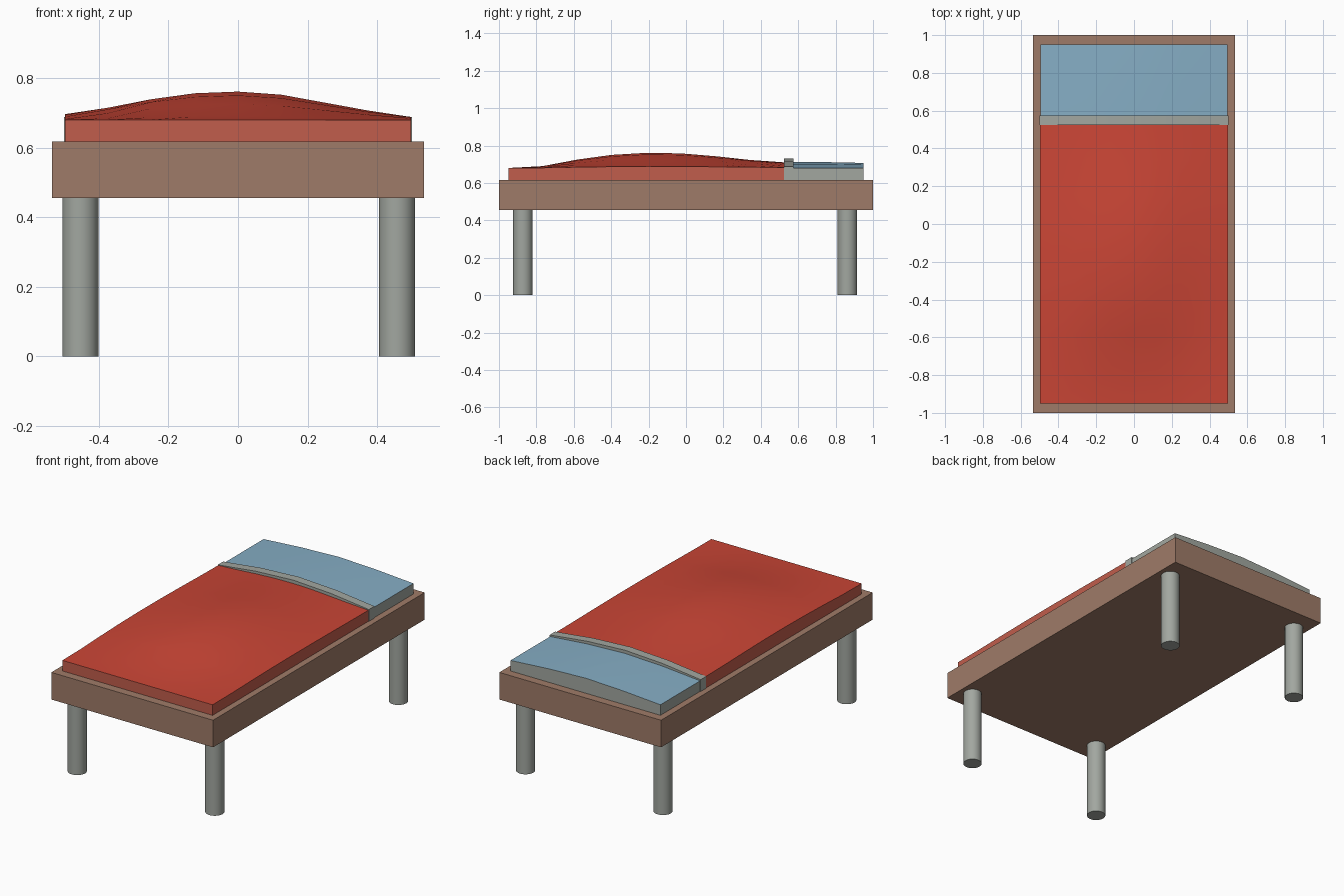
import bpy, bmesh

if "Cube" in bpy.data.objects:
    bpy.data.objects.remove(bpy.data.objects["Cube"])


def material(name, rgb):
    m = bpy.data.materials.new(name)
    m.diffuse_color = (*rgb, 1)
    m.use_nodes = True
    m.node_tree.nodes["Principled BSDF"].inputs["Base Color"].default_value = m.diffuse_color
    return m


BROWN = material("wood brown", (0.347, 0.198, 0.138))
RED = material("blanket red", (0.59, 0.06, 0.036))
PALE_RED = material("blanket side red", (0.533, 0.109, 0.072))
BLUE = material("pillow blue", (0.238, 0.423, 0.558))
GREY = material("pale grey", (0.361, 0.386, 0.352))

BASE = 0.617   # top of the bed frame


def padded_slab(name, xs, ys, height, top, side):
    """Closed slab on the frame whose top follows height(i, j)."""
    bm = bmesh.new()
    rows = [[bm.verts.new((x, y, BASE)) for x in xs] for y in ys]
    faces = [bm.faces.new((rows[j][i], rows[j][i + 1], rows[j + 1][i + 1], rows[j + 1][i]))
             for j in range(len(ys) - 1) for i in range(len(xs) - 1)]
    index = {v: (i, j) for j, row in enumerate(rows) for i, v in enumerate(row)}
    tops = [(v.co.copy(), ij) for v, ij in index.items()]
    lookup = {(round(c.x, 5), round(c.y, 5)): ij for c, ij in tops}
    ext = bmesh.ops.extrude_face_region(bm, geom=faces, use_keep_orig=True)["geom"]
    for v in ext:
        if isinstance(v, bmesh.types.BMVert):
            v.co.z = height(*lookup[round(v.co.x, 5), round(v.co.y, 5)])
    bmesh.ops.recalc_face_normals(bm, faces=bm.faces[:])
    for f in bm.faces:
        f.material_index = 0 if f.normal.z > 0.6 else 1
    me = bpy.data.meshes.new(name)
    bm.to_mesh(me)
    bm.free()
    me.materials.append(top)
    me.materials.append(side)
    ob = bpy.data.objects.new(name, me)
    bpy.context.collection.objects.link(ob)
    smooth(ob)
    return ob


def smooth(ob):
    bpy.ops.object.select_all(action='DESELECT')
    ob.select_set(True)
    bpy.context.view_layer.objects.active = ob
    bpy.ops.object.shade_smooth_by_angle(angle=0.6)


# Bed frame
bpy.ops.mesh.primitive_cube_add(size=1, location=(0, 0, 0.536))
frame = bpy.context.object
frame.name = "bed_frame"
frame.scale = (1.07, 2.0, 0.162)
frame.data.materials.append(BROWN)

# Four round legs
for end, y in (("front", -0.872), ("back", 0.863)):
    for side, x in (("left", -0.453), ("right", 0.457)):
        bpy.ops.mesh.primitive_cylinder_add(vertices=32, radius=0.052, depth=0.456,
                                            location=(x, y, 0.228))
        leg = bpy.context.object
        leg.name = f"{end}_{side}_leg"
        leg.data.materials.append(GREY)
        smooth(leg)

# Blanket: a bulge across times a ridge along the bed
across = [0.2, 0.43, 0.73, 0.94, 1, 0.89, 0.61, 0.33, 0.1]
ridge = [0, 0.01, 0.045, 0.07, 0.081, 0.078, 0.063, 0.043, 0.03]
padded_slab("blanket", [-0.497 + 0.994 * i / 8 for i in range(9)],
            [-0.95 + 1.475 * j / 8 for j in range(9)],
            lambda i, j: 0.68 + across[i] * ridge[j], RED, PALE_RED)

# Folded sheet band between blanket and pillow
band = [0.688, 0.717, 0.73, 0.717, 0.688]
padded_slab("sheet_fold", [-0.5, -0.25, 0, 0.25, 0.5], [0.523, 0.575],
            lambda i, j: band[i], GREY, GREY)

# Pillow
pillow = [0.68, 0.701, 0.711, 0.701, 0.68]
padded_slab("pillow", [-0.496, -0.25, 0, 0.25, 0.496], [0.575, 0.76, 0.95],
            lambda i, j: pillow[i] - (0.004 if j == 2 and 0 < i < 4 else 0), BLUE, GREY)
